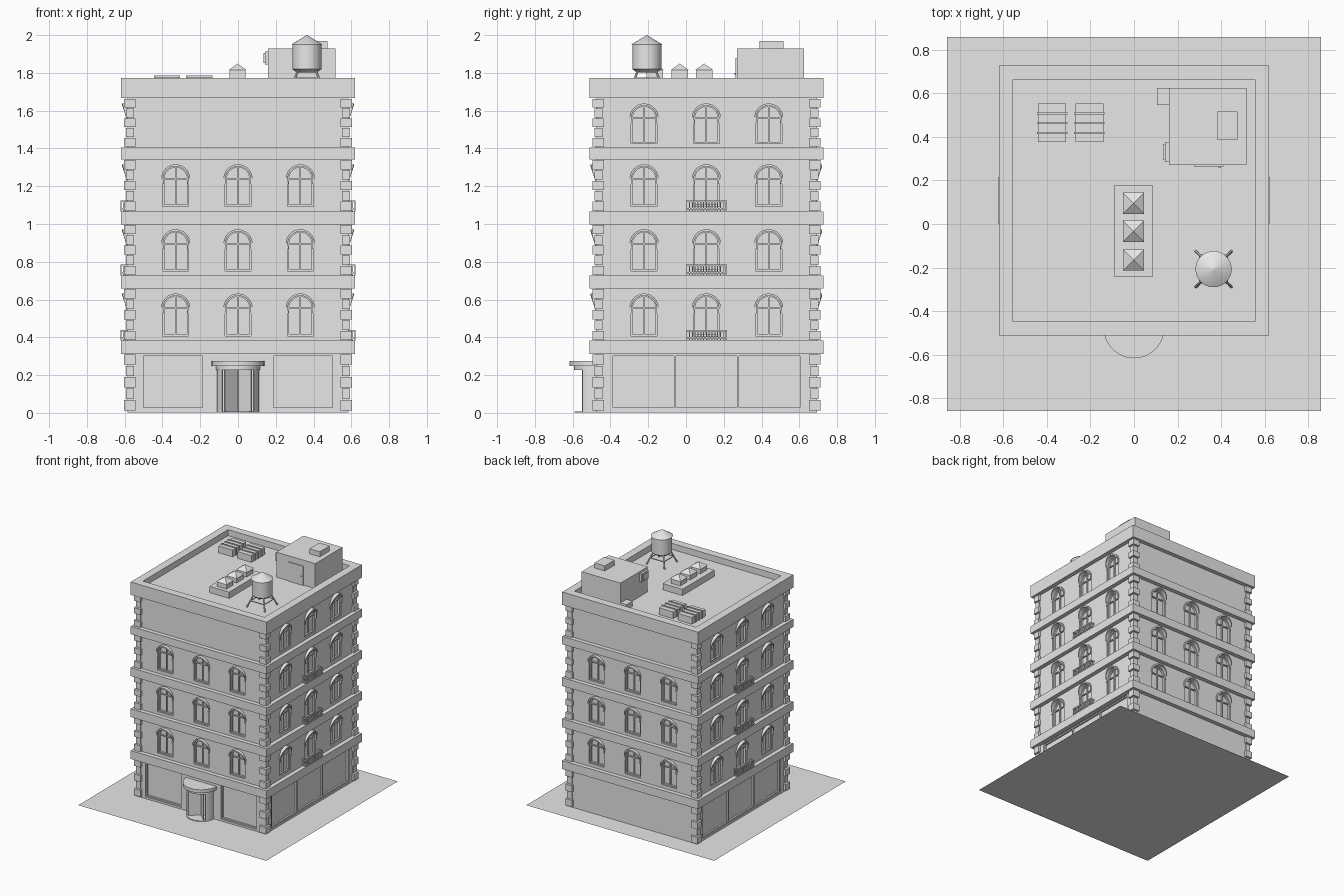
import bpy, bmesh
from math import pi, sin, cos, radians
from mathutils import Matrix, Vector

if "Cube" in bpy.data.objects:
    bpy.data.objects.remove(bpy.data.objects["Cube"])

CY, H = 0.108, 0.585          # building centre in y, half width of the walls
SIDES = [Matrix.Translation((0, CY, 0)) @ Matrix.Rotation(k * pi / 2, 4, 'Z') for k in range(4)]
ID = Matrix.Identity(4)

stone = bpy.data.materials.new("plain_grey")
stone.diffuse_color = (0.8, 0.8, 0.8, 1)
stone.use_nodes = True
stone.node_tree.nodes["Principled BSDF"].inputs["Base Color"].default_value = stone.diffuse_color


def finish(name, bm, smooth=False):
    bmesh.ops.recalc_face_normals(bm, faces=bm.faces)
    me = bpy.data.meshes.new(name)
    bm.to_mesh(me)
    bm.free()
    me.materials.append(stone)
    ob = bpy.data.objects.new(name, me)
    bpy.context.collection.objects.link(ob)
    if smooth:
        bpy.ops.object.select_all(action='DESELECT')
        ob.select_set(True)
        bpy.context.view_layer.objects.active = ob
        bpy.ops.object.shade_smooth_by_angle(angle=radians(35))
    return ob


def box(bm, x0, x1, y0, y1, z0, z1, M=ID):
    S = Matrix.Diagonal((x1 - x0, y1 - y0, z1 - z0, 1))
    T = Matrix.Translation(((x0 + x1) / 2, (y0 + y1) / 2, (z0 + z1) / 2))
    bmesh.ops.create_cube(bm, size=1, matrix=M @ T @ S)


def wall_box(bm, u0, u1, d0, d1, z0, z1, M):
    # box placed against a wall: u along it, d outward from it
    box(bm, u0, u1, -H - d1, -H - d0, z0, z1, M)


def cone(bm, x, y, z0, z1, r0, r1, n=32, turn=0):
    M = Matrix.Translation((x, y, (z0 + z1) / 2)) @ Matrix.Rotation(turn, 4, 'Z')
    bmesh.ops.create_cone(bm, cap_ends=True, segments=n, radius1=r0, radius2=r1, depth=z1 - z0, matrix=M)


def rod(bm, a, b, r, n=8):
    a, b = Vector(a), Vector(b)
    M = Matrix.Translation((a + b) / 2) @ (b - a).to_track_quat('Z', 'Y').to_matrix().to_4x4()
    bmesh.ops.create_cone(bm, cap_ends=True, segments=n, radius1=r, radius2=r, depth=(b - a).length, matrix=M)


def sweep(bm, stations, M=ID, closed=False):
    # skin a row of four-point sections
    rows = [[bm.verts.new(M @ Vector(p)) for p in s] for s in stations]
    n = len(rows)
    for i in range(n if closed else n - 1):
        a, b = rows[i], rows[(i + 1) % n]
        for j in range(4):
            k = (j + 1) % 4
            bm.faces.new((a[j], a[k], b[k], b[j]))
    if not closed:
        bm.faces.new(rows[0])
        bm.faces.new(rows[-1])


def arch(u, w, z0, spring):
    # outline of a round-headed opening
    pts = [(u + w, z0)] + [(u + w * cos(pi * i / 16), spring + w * sin(pi * i / 16)) for i in range(17)]
    return pts + [(u - w, z0)]


walls, cutter = bmesh.new(), bmesh.new()
hoods, frames, balconies, shop = (bmesh.new() for _ in range(4))
box(walls, -H, H, CY - H, CY + H, 0.002, 1.74)

# arched windows, with hoods and frames
for side, M in enumerate(SIDES):
    floors = [(0.408, 0.632), (0.75, 0.972), (1.093, 1.316)]
    if side % 2:
        floors.append((1.425, 1.638))
    for z0, top in floors:
        sp, w = top - 0.077, 0.069
        for u in (-0.33, 0, 0.33):
            loop = arch(u, w, z0, sp)
            lo = [cutter.verts.new(M @ Vector((a, -H + 0.025, z))) for a, z in loop]
            hi = [cutter.verts.new(M @ Vector((a, -H - 0.05, z))) for a, z in loop]
            cutter.faces.new(lo)
            cutter.faces.new(hi)
            for i in range(len(lo)):
                j = (i + 1) % len(lo)
                cutter.faces.new((lo[i], lo[j], hi[j], hi[i]))
            # hood, deeper toward the crown
            st = []
            for i in range(-2, 19):
                t = pi * i / 16
                d = 0.006 + 0.022 * max(0, sin(t))
                c, s = cos(t), sin(t)
                st.append([(u + r * c, y, sp + r * s) for r, y in
                           ((0.077, -H + 0.004), (0.077, -H - d), (0.066, -H - d), (0.066, -H + 0.004))])
            sweep(hoods, st, M)
            # frame ring, mullion and transom
            inner = arch(u, w - 0.009, z0 + 0.009, sp)
            sweep(frames, [[(a, -H + 0.026, b), (a, -H + 0.01, b), (c, -H + 0.01, d), (c, -H + 0.026, d)]
                           for (a, b), (c, d) in zip(loop, inner)], M, True)
            wall_box(frames, u - 0.004, u + 0.004, -0.026, -0.014, z0, sp + w - 0.004, M)
            wall_box(frames, u - w + 0.004, u + w - 0.004, -0.026, -0.014, sp - 0.004, sp + 0.004, M)

# balconies on the middle windows of the two sides
for M in (SIDES[1], SIDES[3]):
    for z in (0.382, 0.727, 1.066):
        b = 0.108
        for za, zb in ((z + 0.012, z + 0.02), (z + 0.05, z + 0.058)):
            wall_box(balconies, -b, b, 0.03, 0.038, za, zb, M)
            for s in (-1, 1):
                wall_box(balconies, s * (b - 0.004) - 0.004, s * (b - 0.004) + 0.004, -0.002, 0.034, za, zb, M)
        for i in range(15):
            u = -b + 0.004 + i * (2 * b - 0.008) / 14
            wall_box(balconies, u - 0.0025, u + 0.0025, 0.031, 0.037, z, z + 0.052, M)
        for s in (-1, 1):
            for d in (0.008, 0.02):
                u = s * (b - 0.004)
                wall_box(balconies, u - 0.0025, u + 0.0025, d - 0.0025, d + 0.0025, z, z + 0.052, M)

# shop windows on the ground floor
openings = [(SIDES[0], -0.51, -0.178, 1), (SIDES[0], 0.178, 0.51, 1),
            (SIDES[1], -0.505, 0.505, 3), (SIDES[3], -0.505, 0.505, 3)]
for M, u0, u1, n in openings:
    wall_box(cutter, u0, u1, -0.02, 0.05, 0.018, 0.31, M)
    for i in range(n + 1):
        u = u0 + 0.005 + i * (u1 - u0 - 0.01) / n
        wall_box(shop, u - 0.005, u + 0.005, -0.021, -0.006, 0.018, 0.31, M)
    for z in (0.018, 0.3):
        wall_box(shop, u0, u1, -0.021, -0.007, z, z + 0.01, M)

wall_ob = finish("walls", walls)
cut_ob = finish("opening_cutter", cutter)
cut_ob.hide_render = True
mod = wall_ob.modifiers.new("openings", 'BOOLEAN')
mod.operation, mod.solver, mod.object = 'DIFFERENCE', 'EXACT', cut_ob
bpy.context.view_layer.objects.active = wall_ob
bpy.ops.object.modifier_apply(modifier=mod.name)
bpy.data.objects.remove(cut_ob)
finish("window_hoods", hoods)
finish("window_frames", frames)
finish("balconies", balconies)
finish("shop_window_frames", shop)

# ground sheet
bm = bmesh.new()
bmesh.ops.create_grid(bm, x_segments=1, y_segments=1, size=0.857)
finish("pavement", bm)

# floor bands
bm = bmesh.new()
for z0, z1 in ((0.313, 0.382), (0.658, 0.727), (0.997, 1.066), (1.342, 1.406)):
    sweep(bm, [[(sx * r, CY + sy * r, z) for r, z in ((0.575, z0), (0.62, z0), (0.62, z1), (0.575, z1))]
               for sx, sy in ((1, 1), (-1, 1), (-1, -1), (1, -1))], ID, True)
finish("floor_bands", bm)

# parapet
bm = bmesh.new()
sweep(bm, [[(sx * r, CY + sy * r, z) for r, z in ((0.555, 1.666), (0.62, 1.666), (0.62, 1.772), (0.555, 1.772))]
           for sx, sy in ((1, 1), (-1, 1), (-1, -1), (1, -1))], ID, True)
finish("parapet", bm)
for v in wall_ob.data.vertices:      # sink the roof below the parapet
    if v.co.z > 1.7:
        v.co.z = 1.722

# corner blocks
bm = bmesh.new()
for z0, z1 in ((0.01, 0.313), (0.382, 0.658), (0.727, 0.997), (1.066, 1.342), (1.406, 1.666)):
    h = (z1 - z0) / 5
    for i in range(5):
        o, n = (0.603, 0.543) if i % 2 == 0 else (0.593, 0.55)
        for M in SIDES:
            box(bm, n, o, -o, -n, z0 + i * h + 0.003, z0 + (i + 1) * h - 0.003, M)
finish("corner_blocks", bm)

# round entrance with revolving door
EY = CY - H
bm = bmesh.new()
cone(bm, 0, EY, 0.249, 0.276, 0.139, 0.139, 48)
cone(bm, 0, EY, 0.226, 0.249, 0.116, 0.116, 48)
finish("entrance_canopy", bm, True)
bm = bmesh.new()
for s in (-1, 1):
    sweep(bm, [[(s * r * cos(t), EY - r * sin(t), z) for r, z in
                ((0.112, 0.003), (0.112, 0.228), (0.102, 0.228), (0.102, 0.003))]
               for t in [radians(-5 + 5 * i) for i in range(10)]])
finish("entrance_drum", bm, True)
bm = bmesh.new()
for k in (1, 3):
    box(bm, -0.1, 0.1, -0.003, 0.003, 0.006, 0.228,
        Matrix.Translation((0, EY, 0)) @ Matrix.Rotation(k * pi / 4, 4, 'Z'))
cone(bm, 0, EY, 0.006, 0.228, 0.006, 0.006, 12)
finish("revolving_door", bm)
bm = bmesh.new()
cone(bm, 0, EY, 0.001, 0.007, 0.112, 0.112, 48)
finish("entrance_floor", bm)

# rooftop stair house, door, vent and side units
R = 1.722
bm = bmesh.new()
box(bm, 0.16, 0.515, 0.27, 0.624, R, 1.928)
finish("stair_house", bm)
bm = bmesh.new()
box(bm, 0.38, 0.475, 0.388, 0.516, 1.928, 1.97)
finish("stair_house_vent", bm)
bm = bmesh.new()
box(bm, 0.275, 0.41, 0.263, 0.271, R, 1.88)
box(bm, 0.388, 0.396, 0.258, 0.264, 1.79, 1.8)
finish("stair_house_door", bm)
bm = bmesh.new()
box(bm, 0.142, 0.161, 0.285, 0.376, 1.845, 1.912)
box(bm, 0.134, 0.143, 0.297, 0.364, 1.853, 1.904)
finish("wall_unit", bm)
bm = bmesh.new()
box(bm, 0.105, 0.161, 0.546, 0.624, R, 1.765)
finish("side_box", bm)

# skylights
bm = bmesh.new()
box(bm, -0.092, 0.088, -0.24, 0.177, R, 1.774)
finish("skylight_base", bm)
bm = bmesh.new()
for y in (-0.165, -0.033, 0.096):
    box(bm, -0.045, 0.041, y - 0.043, y + 0.043, 1.774, 1.814)
    cone(bm, -0.002, y, 1.814, 1.849, 0.049 * 2 ** 0.5, 0, 4, pi / 4)
finish("skylights", bm)

# flat roof units with cross bars
bm = bmesh.new()
for x in (-0.376, -0.205):
    box(bm, x - 0.064, x + 0.064, 0.376, 0.552, R, 1.778)
    for y in (0.417, 0.462, 0.507):
        box(bm, x - 0.07, x + 0.07, y - 0.004, y + 0.004, R, 1.785)
finish("roof_units", bm)

# water tank on splayed legs
TX, TY = 0.365, -0.207
bm = bmesh.new()
cone(bm, TX, TY, 1.82, 1.952, 0.077, 0.077)
cone(bm, TX, TY, 1.803, 1.82, 0.055, 0.077)
finish("water_tank", bm, True)
bm = bmesh.new()
cone(bm, TX, TY, 1.95, 2.0, 0.083, 0.001)
finish("tank_roof", bm, True)
bm = bmesh.new()
corners = [(1, 1), (-1, 1), (-1, -1), (1, -1)]
for i, (a, b) in enumerate(corners):
    rod(bm, (TX + a * 0.045, TY + b * 0.045, 1.82), (TX + a * 0.082, TY + b * 0.082, R), 0.006)
    c, d = corners[(i + 1) % 4]
    rod(bm, (TX + a * 0.063, TY + b * 0.063, 1.772), (TX + c * 0.063, TY + d * 0.063, 1.772), 0.004)
finish("tank_legs", bm)
